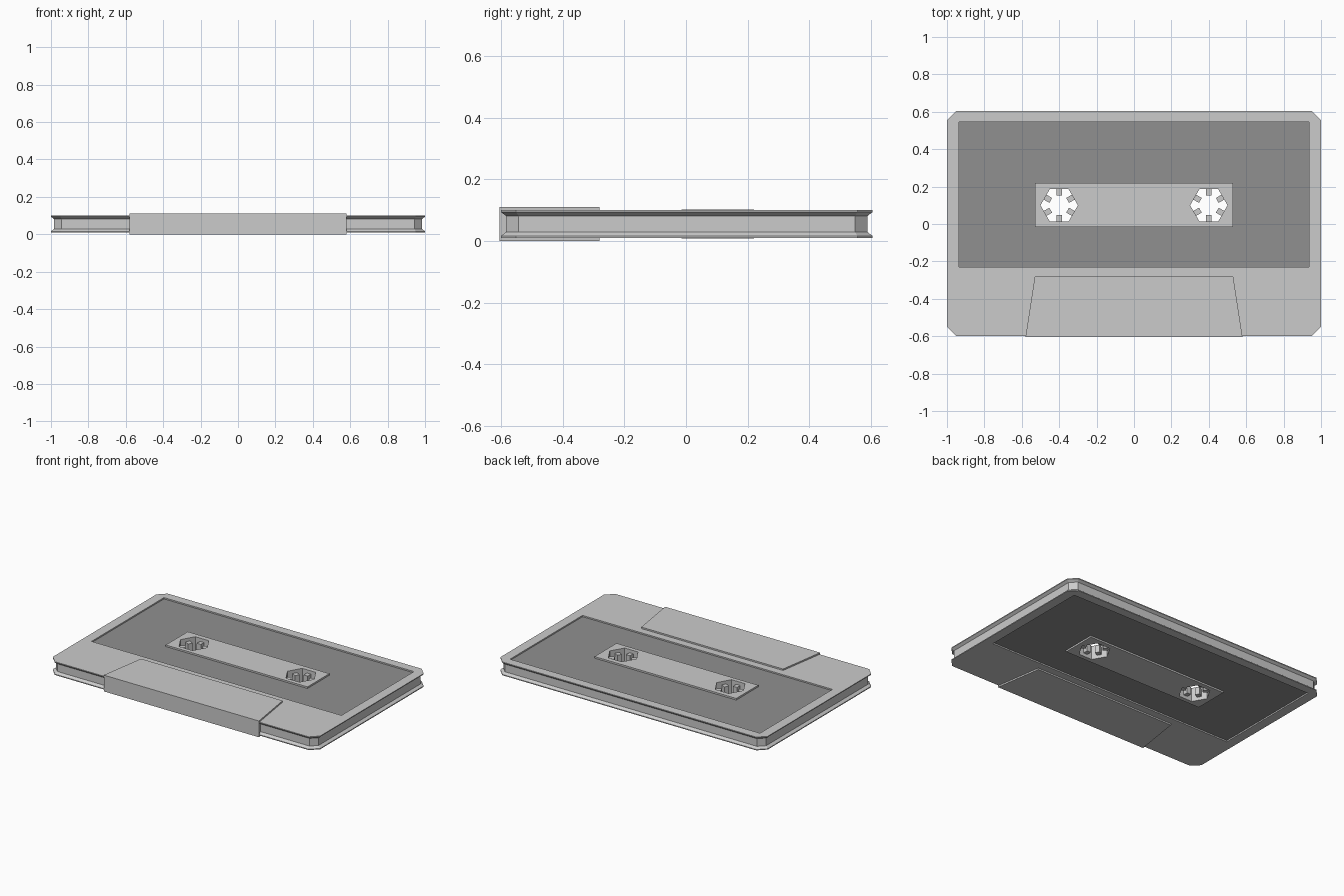
import bpy, bmesh
from math import sin, cos, radians
from mathutils import Matrix, Vector

if "Cube" in bpy.data.objects:
    bpy.data.objects.remove(bpy.data.objects["Cube"])

dark = bpy.data.materials.new("dark_label")
dark.diffuse_color = (0.28, 0.28, 0.28, 1)
dark.use_nodes = True
dark.node_tree.nodes["Principled BSDF"].inputs["Base Color"].default_value = dark.diffuse_color
MID = 0.055  # mid height of the shell


def finish(name, bm, mat=None, mirror=False):
    bmesh.ops.remove_doubles(bm, verts=bm.verts, dist=1e-5)
    bmesh.ops.recalc_face_normals(bm, faces=bm.faces)
    me = bpy.data.meshes.new(name)
    bm.to_mesh(me)
    bm.free()
    ob = bpy.data.objects.new(name, me)
    bpy.context.collection.objects.link(ob)
    if mat:
        me.materials.append(mat)
    if mirror:
        ob.modifiers.new("mirror", 'MIRROR')
    return ob


def loft(loops, closed=False, caps=False):
    """Skin a list of (xy outline, z) loops with quads."""
    bm = bmesh.new()
    rings = [[bm.verts.new((x, y, z)) for x, y in pts] for pts, z in loops]
    pairs = list(zip(rings, rings[1:]))
    if closed:
        pairs.append((rings[-1], rings[0]))
    for a, b in pairs:
        n = len(a)
        for i in range(n):
            j = (i + 1) % n
            bm.faces.new((a[i], a[j], b[j], b[i]))
    if caps:
        bm.faces.new(rings[0])
        bm.faces.new(rings[-1])
    return bm


def outline(x0, x1, y0, y1, c=0.0):
    """Rectangle with corners cut by c, always eight points."""
    return [(x1 - c, y0), (x1, y0 + c), (x1, y1 - c), (x1 - c, y1),
            (x0 + c, y1), (x0, y1 - c), (x0, y0 + c), (x0 + c, y0)]


# Shell: grooved rim, chamfered corners, label recess on both faces
d = 0.017
rim = outline(-1, 1, -0.60, 0.605, 0.05)
groove = outline(-1 + d, 1 - d, -0.60 + d, 0.605 - d, 0.05 - 0.586 * d)
label = outline(-0.935, 0.935, -0.23, 0.545)
half = [(label, 0.036), (label, 0.045), (rim, 0.045), (rim, 0.039), (groove, 0.026)]
loops = [(p, MID + h) for p, h in half] + [(p, MID - h) for p, h in reversed(half)]
finish("shell", loft(loops))

# Dark label panels, recessed, framing the window
window = outline(-0.53, 0.53, -0.015, 0.22)
finish("label", loft([(label, MID + 0.036), (window, MID + 0.036),
                      (window, MID - 0.036), (label, MID - 0.036)], closed=True), dark)

# Window plate with a hexagonal through hole, mirrored to both reels
hub = Vector((0.4, 0.1, MID))
hexagon = [(hub.x + 0.1 * cos(radians(60 * k)), hub.y + 0.1 * sin(radians(60 * k)))
           for k in range(6)]
plate = [(0.53, 0.1), (0.53, 0.22), (0, 0.22), (0, 0.1), (0, -0.015), (0.53, -0.015)]
top, bottom = MID + 0.047, MID - 0.047
bm = loft([(plate, top), (hexagon, top), (hexagon, bottom), (plate, bottom)], closed=True)
bmesh.ops.delete(bm, geom=[f for f in bm.faces if all(v.co.x < 1e-5 for v in f.verts)],
                 context='FACES')
finish("window_plate", bm, mirror=True)

# Drive teeth pointing inwards from each side of the hexagon
bm = bmesh.new()
for k in range(6):
    m = (Matrix.Translation(hub) @ Matrix.Rotation(radians(30 + 60 * k), 4, 'Z')
         @ Matrix.Translation((0.070, 0, 0)) @ Matrix.Diagonal((0.036, 0.03, 0.05, 1)))
    bmesh.ops.create_cube(bm, size=1, matrix=m)
finish("reel_teeth", bm, mirror=True)

# Thicker trapezoid head section at the front
trapezoid = [(-0.58, -0.605), (0.58, -0.605), (0.53, -0.28), (-0.53, -0.28)]
finish("head_block", loft([(trapezoid, 0), (trapezoid, 0.11)], caps=True))
